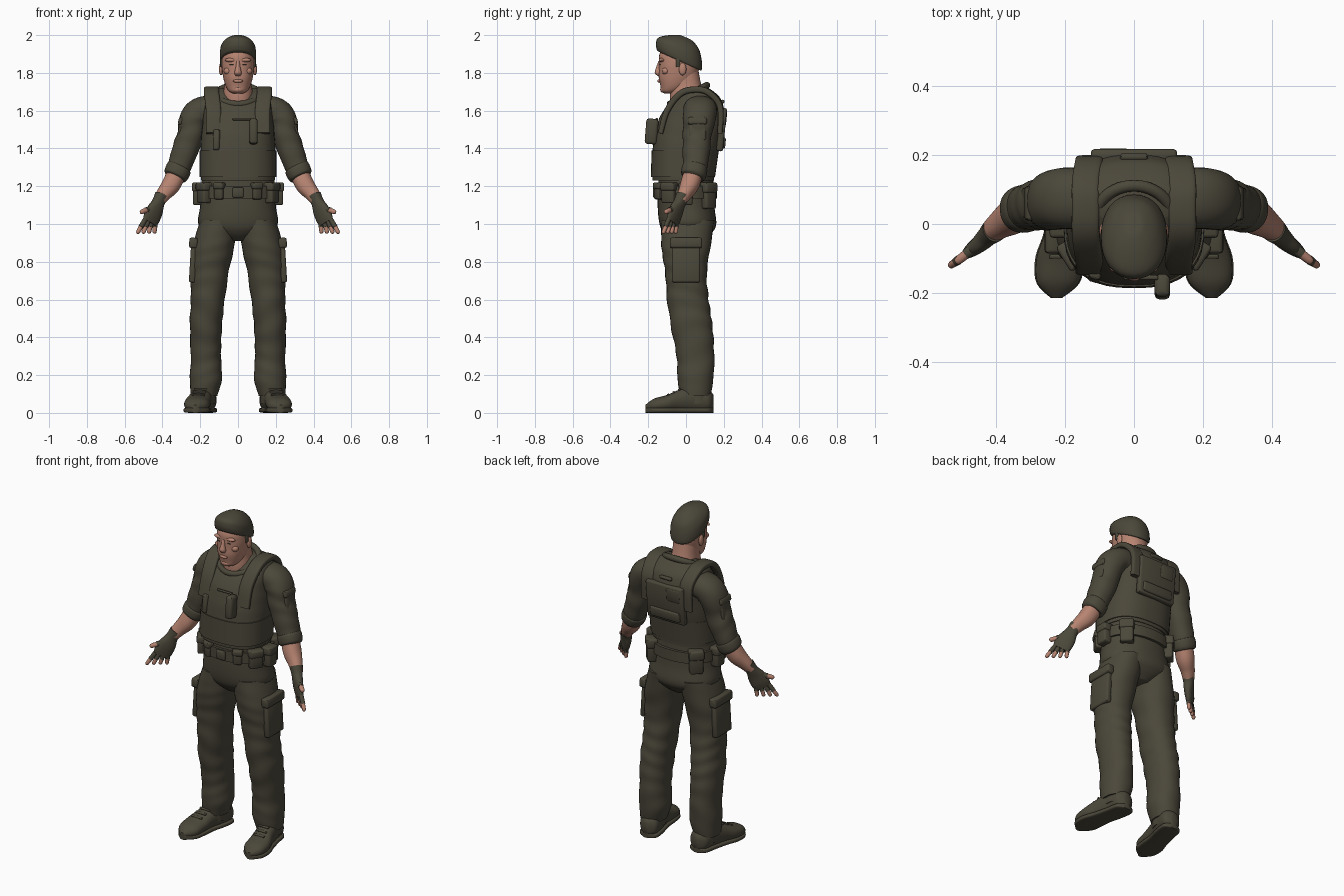
import bpy, bmesh, math
from mathutils import Vector, Matrix

cube = bpy.data.objects.get("Cube")
if cube:
    bpy.data.objects.remove(cube, do_unlink=True)

X, Y, Z = Vector((1, 0, 0)), Vector((0, 1, 0)), Vector((0, 0, 1))


def material(name, red, green, blue):
    made = bpy.data.materials.new(name)
    made.use_nodes = True
    made.diffuse_color = (red, green, blue, 1)
    shader = made.node_tree.nodes["Principled BSDF"]
    shader.inputs["Base Color"].default_value = made.diffuse_color
    return made


OLIVE = material("dark olive cloth", red=.07, green=.063, blue=.042)
SKIN = material("skin", red=.47, green=.23, blue=.165)


def finish(name, bm, paint, both):
    """Store the mesh; when both is set, store a mirrored copy as well."""
    for side, label in ((1, "left_"), (-1, "right_")) if both else ((1, ""),):
        part = bm.copy()
        for vert in part.verts:
            vert.co.x *= side
        bmesh.ops.recalc_face_normals(part, faces=part.faces)
        mesh = bpy.data.meshes.new(label + name)
        part.to_mesh(mesh)
        part.free()
        mesh.materials.append(paint)
        mesh.shade_smooth()
        mesh.set_sharp_from_angle(angle=.8)
        bpy.context.collection.objects.link(bpy.data.objects.new(label + name, mesh))
    bm.free()


def ring(wide, deep, z, x=0, y=0):
    """One cross-section: two radii and a centre."""
    return Vector((x, y, z, wide, deep))


def spline(rings, amount):
    """Smooth interpolation through the rings, amount from 0 to 1."""
    place = amount * (len(rings) - 1)
    first = min(int(place), len(rings) - 2)
    t = place - first
    last = len(rings) - 1
    before, start, end, after = (rings[min(max(first + step, 0), last)] for step in (-1, 0, 1, 2))
    leave, arrive = (end - before) / 2, (after - start) / 2
    bend = (start - end) * 2 + leave + arrive
    return start + leave * t + (end - start - leave - bend + (bend - bend)) * t * t + bend * t ** 3


def tube(name, rings, paint=OLIVE, axes=(X, Y), across=None, both=False, steps=32, sides=32,
         power=2.2, fold=0):
    """Loft the rings; they lie in axes, or square to the path when across is set."""
    bm = bmesh.new()
    loops = []
    for step in range(steps):
        amount = step / (steps - 1)
        row = spline(rings, amount)
        centre, wide, deep = Vector(row[:3]), max(row[3], .002), max(row[4], .002)
        u, v = axes
        if across:
            ahead, behind = spline(rings, min(amount + .01, 1)), spline(rings, max(amount - .01, 0))
            path = Vector((ahead - behind)[:3])
            u = path.cross(across).normalized()
            v = u.cross(path).normalized()
        loop = []
        for side in range(sides):
            angle = math.tau * side / sides
            c, s = math.cos(angle), math.sin(angle)
            crease = math.sin(58 * centre.z + 2.5 * math.sin(angle + 9 * centre.z))
            swell = 1 + fold * crease * math.sin(math.pi * amount)
            point = centre + u * (wide * swell * math.copysign(abs(c) ** (2 / power), c))
            point += v * (deep * swell * math.copysign(abs(s) ** (2 / power), s))
            point.z = max(point.z, 0)
            loop.append(bm.verts.new(point))
        loops.append(loop)
    for low, high in zip(loops, loops[1:]):
        for side in range(sides):
            bm.faces.new((low[side], low[side - 1], high[side - 1], high[side]))
    bm.faces.new(loops[0])
    bm.faces.new(loops[-1])
    finish(name, bm, paint, both)


def box(name, at, size, tilt=0, turn=0, lean=0, both=False, bevel=.01):
    """Rounded box, rotated about x (tilt), y (lean) and z (turn)."""
    bm = bmesh.new()
    bmesh.ops.create_cube(bm, size=1, matrix=Matrix.Diagonal((*size, 1)))
    bmesh.ops.bevel(bm, geom=bm.edges[:], offset=min(bevel, min(size) * .4), segments=2,
                    profile=.5, affect='EDGES')
    spin = Matrix.Rotation(turn, 4, 'Z') @ Matrix.Rotation(lean, 4, 'Y') @ Matrix.Rotation(tilt, 4, 'X')
    bm.transform(Matrix.Translation(at) @ spin)
    finish(name, bm, OLIVE, both)


def ball(name, at, size, both=False):
    bm = bmesh.new()
    bmesh.ops.create_uvsphere(bm, u_segments=16, v_segments=10, radius=1,
                              matrix=Matrix.Translation(at) @ Matrix.Diagonal((*size, 1)))
    finish(name, bm, SKIN, both)


# Trousers
tube("trouser_leg", [ring(x=.1, y=.01, z=1.02, wide=.1, deep=.14),
                     ring(x=.13, z=.88, wide=.11, deep=.13),
                     ring(x=.15, z=.74, wide=.1, deep=.11),
                     ring(x=.16, y=.01, z=.6, wide=.09, deep=.11),
                     ring(x=.17, y=.03, z=.46, wide=.085, deep=.11),
                     ring(x=.17, y=.05, z=.3, wide=.08, deep=.1),
                     ring(x=.17, y=.05, z=.18, wide=.085, deep=.095),
                     ring(x=.18, y=.05, z=.09, wide=.07, deep=.08)], both=True, steps=64, fold=.025)
tube("trouser_seat", [ring(y=.01, z=.91, wide=.06, deep=.08), ring(y=.01, z=.95, wide=.15, deep=.125),
                      ring(y=.01, z=1, wide=.21, deep=.15), ring(z=1.1, wide=.2, deep=.15),
                      ring(z=1.26, wide=.19, deep=.145)])
box("cargo_pocket", at=(.237, 0, .79), size=(.035, .15, .2), lean=-.06, both=True)
box("cargo_flap", at=(.236, 0, .9), size=(.045, .17, .055), lean=-.06, both=True)

# Boots, lofted from heel to toe
foot = [ring(x=.17, y=.145, z=.06, wide=.02, deep=.035), ring(x=.17, y=.12, z=.065, wide=.055, deep=.06),
        ring(x=.18, y=.05, z=.075, wide=.06, deep=.075), ring(x=.2, y=-.03, z=.065, wide=.06, deep=.06),
        ring(x=.215, y=-.1, z=.05, wide=.068, deep=.045), ring(x=.22, y=-.17, z=.04, wide=.06, deep=.035),
        ring(x=.225, y=-.215, z=.03, wide=.015, deep=.012)]
sole = [ring(x=part.x, y=part.y, z=.014, wide=part[3] * 1.05, deep=.014) for part in foot]
tube("boot", foot, axes=(X, Z), both=True)
tube("boot_sole", sole, axes=(X, Z), both=True, power=4)
tube("boot_shaft", [ring(x=.18, y=.05, z=.05, wide=.06, deep=.075),
                    ring(x=.175, y=.05, z=.2, wide=.066, deep=.075)], both=True, steps=4)
for lace in range(3):
    box(f"boot_lace_{lace + 1}", at=(.198 + .006 * lace, -.035 - .03 * lace, .124 - .014 * lace),
        size=(.07, .014, .01), tilt=.4, both=True)

# Vest
tube("vest", [ring(y=-.015, z=1.23, wide=.196, deep=.163), ring(y=-.01, z=1.33, wide=.2, deep=.17),
              ring(y=.01, z=1.45, wide=.195, deep=.18), ring(y=.035, z=1.57, wide=.185, deep=.172),
              ring(y=.055, z=1.65, wide=.18, deep=.135), ring(y=.06, z=1.69, wide=.165, deep=.1),
              ring(y=.065, z=1.72, wide=.125, deep=.055)], sides=40, power=2.5, fold=.005)
tube("waist_band", [ring(y=-.016, z=1.25, wide=.204, deep=.17), ring(y=-.004, z=1.39, wide=.203, deep=.178)],
     steps=4, sides=40, power=2.5)
tube("shoulder_strap", [ring(x=.13, y=-.135, z=1.48, wide=.014, deep=.04),
                        ring(x=.13, y=-.1, z=1.6, wide=.016, deep=.04),
                        ring(x=.14, y=-.03, z=1.69, wide=.017, deep=.04),
                        ring(x=.14, y=.05, z=1.712, wide=.017, deep=.04),
                        ring(x=.14, y=.12, z=1.695, wide=.017, deep=.04),
                        ring(x=.13, y=.18, z=1.62, wide=.016, deep=.04),
                        ring(x=.13, y=.18, z=1.48, wide=.014, deep=.04)], across=X, both=True, power=4)
box("back_plate", at=(0, .189, 1.5), size=(.25, .035, .23), tilt=-.1)
box("back_flap", at=(0, .187, 1.43), size=(.2, .045, .06), tilt=-.1)
box("back_patch", at=(-.06, .206, 1.56), size=(.09, .018, .08), tilt=-.1)
box("drag_handle", at=(0, .19, 1.645), size=(.08, .03, .02), tilt=.6)
box("radio_pouch", at=(.082, -.182, 1.49), size=(.045, .065, .135), tilt=-.08, bevel=.014)
box("chest_pouch", at=(-.112, -.145, 1.445), size=(.036, .04, .11), tilt=-.1, turn=-.3)
box("chest_flap", at=(.02, -.155, 1.555), size=(.1, .014, .012), tilt=-.2)

# Collar, tilted down to the front
turns = [math.tau * step / 16 for step in range(17)]
tube("collar", [ring(x=.112 * math.cos(turn), y=.013 + .098 * math.sin(turn),
                     z=1.685 + .05 * math.sin(turn), wide=.017, deep=.017) for turn in turns],
     across=Z, steps=49, sides=12)

# Belt with its pouches
tube("belt", [ring(z=1.135, wide=.207, deep=.163), ring(z=1.2, wide=.207, deep=.163)], steps=4, sides=40)
box("belt_buckle", at=(0, -.165, 1.167), size=(.06, .02, .055))
for label, degrees, wide, deep, tall in (("front", 28, .05, .035, .09), ("hip", 58, .075, .05, .11),
                                         ("side", 90, .07, .055, .12), ("rear", 135, .075, .055, .14)):
    turn = math.radians(degrees)
    spot = Vector((.212 * math.sin(turn), -.165 * math.cos(turn), 1.22 - tall / 2))
    box(label + "_belt_pouch", at=spot, size=(wide, deep, tall), turn=turn, both=True)
    box(label + "_pouch_flap", at=spot + Z * tall * .3, size=(wide + .01, deep + .01, tall * .4),
        turn=turn, both=True)

# Arms
tube("sleeve", [ring(x=.12, y=.075, z=1.605, wide=.075, deep=.085),
                ring(x=.19, y=.075, z=1.6, wide=.073, deep=.09),
                ring(x=.232, y=.07, z=1.56, wide=.077, deep=.086),
                ring(x=.25, y=.06, z=1.48, wide=.07, deep=.077),
                ring(x=.276, y=.055, z=1.4, wide=.07, deep=.073),
                ring(x=.303, y=.05, z=1.325, wide=.064, deep=.067),
                ring(x=.328, y=.04, z=1.26, wide=.058, deep=.06)], across=Y, both=True, steps=44, fold=.025)
tube("rolled_cuff", [ring(x=.308, y=.048, z=1.305, wide=.055, deep=.057),
                     ring(x=.313, y=.046, z=1.295, wide=.067, deep=.068),
                     ring(x=.329, y=.04, z=1.258, wide=.065, deep=.066),
                     ring(x=.335, y=.037, z=1.245, wide=.053, deep=.054)], across=Y, both=True, steps=14)
box("sleeve_pocket", at=(.304, .06, 1.5), size=(.022, .09, .12), lean=-.22, both=True)
box("sleeve_pocket_flap", at=(.3, .06, 1.545), size=(.032, .1, .04), lean=-.22, both=True)
tube("forearm", [ring(x=.315, y=.045, z=1.29, wide=.05, deep=.05),
                 ring(x=.353, y=.02, z=1.21, wide=.05, deep=.05),
                 ring(x=.392, y=-.006, z=1.16, wide=.04, deep=.038),
                 ring(x=.42, y=-.03, z=1.12, wide=.032, deep=.03)], SKIN, across=Y, both=True)

# Half-finger gloves and fingers
palm = Vector((-.6, -.8, 0))
spread = Vector((.8, -.6, 0))
tube("glove", [ring(x=.404, y=-.017, z=1.15, wide=.037, deep=.036),
               ring(x=.422, y=-.033, z=1.113, wide=.035, deep=.03),
               ring(x=.438, y=-.05, z=1.075, wide=.048, deep=.026),
               ring(x=.456, y=-.064, z=1.035, wide=.052, deep=.022),
               ring(x=.467, y=-.074, z=1.005, wide=.046, deep=.016)], across=palm, both=True)


def finger(name, start, way, radius):
    def slice_at(amount, scale):
        x, y, z = start + way * amount
        return ring(x=x, y=y, z=z, wide=radius * scale, deep=radius * scale)
    tube(name + "_glove", [slice_at(-.1, 1.1), slice_at(.5, 1.15)], across=palm, both=True, steps=4, sides=12)
    tube(name + "_tip", [slice_at(.4, 1), slice_at(.8, .95), slice_at(.95, .7), slice_at(1, .2)], SKIN,
         across=palm, both=True, steps=10, sides=12)


for index, label in enumerate(("little", "ring", "middle", "index")):
    offset = spread * (index - 1.5) * .024
    finger(label + "_finger", start=Vector((.466, -.073, 1.018)) + offset,
           way=(Vector((.3, -.2, -.93)) + offset * 8) * .074, radius=.0115)
finger("thumb", start=Vector((.455, -.062, 1.085)), way=Vector((.062, -.05, -.024)), radius=.0135)

# Neck and head
tube("neck", [ring(y=.02, z=1.6, wide=.086, deep=.1), ring(y=.008, z=1.68, wide=.08, deep=.093),
              ring(z=1.74, wide=.072, deep=.08), ring(y=-.01, z=1.82, wide=.07, deep=.075)], SKIN)
tube("head", [ring(y=-.085, z=1.69, wide=.025, deep=.028), ring(y=-.077, z=1.703, wide=.048, deep=.053),
              ring(y=-.06, z=1.73, wide=.065, deep=.075), ring(y=-.046, z=1.77, wide=.077, deep=.098),
              ring(y=-.038, z=1.81, wide=.084, deep=.105), ring(y=-.035, z=1.85, wide=.087, deep=.108),
              ring(y=-.036, z=1.9, wide=.08, deep=.104), ring(y=-.05, z=1.96, wide=.04, deep=.055)], SKIN)
tube("nose", [ring(y=-.136, z=1.862, wide=.009, deep=.01), ring(y=-.143, z=1.83, wide=.012, deep=.015),
              ring(y=-.148, z=1.8, wide=.019, deep=.018), ring(y=-.138, z=1.783, wide=.012, deep=.01)],
     SKIN, steps=12, sides=14)
ball("lips", at=(0, -.14, 1.757), size=(.026, .011, .009))
ball("chin", at=(0, -.117, 1.712), size=(.03, .02, .018))
ball("brow_ridge", at=(.036, -.128, 1.868), size=(.034, .016, .011), both=True)
ball("cheek", at=(.05, -.108, 1.81), size=(.026, .02, .02), both=True)
ball("ear", at=(.09, -.018, 1.82), size=(.011, .02, .033), both=True)
box("eye", at=(.034, -.138, 1.845), size=(.022, .006, .005), both=True)

# Short hair, lower at the nape than at the brow
tube("hair", [ring(y=-.035, z=1.863, wide=.088, deep=.124), ring(y=-.036, z=1.872, wide=.094, deep=.131),
              ring(y=-.037, z=1.9, wide=.096, deep=.134), ring(y=-.033, z=1.936, wide=.09, deep=.124),
              ring(y=-.012, z=1.964, wide=.066, deep=.087), ring(z=1.984, wide=.03, deep=.04),
              ring(z=1.988, wide=.006, deep=.008)], axes=(X, Vector((0, .912, -.41))))
box("sideburn", at=(.088, -.042, 1.86), size=(.012, .022, .06), both=True)
